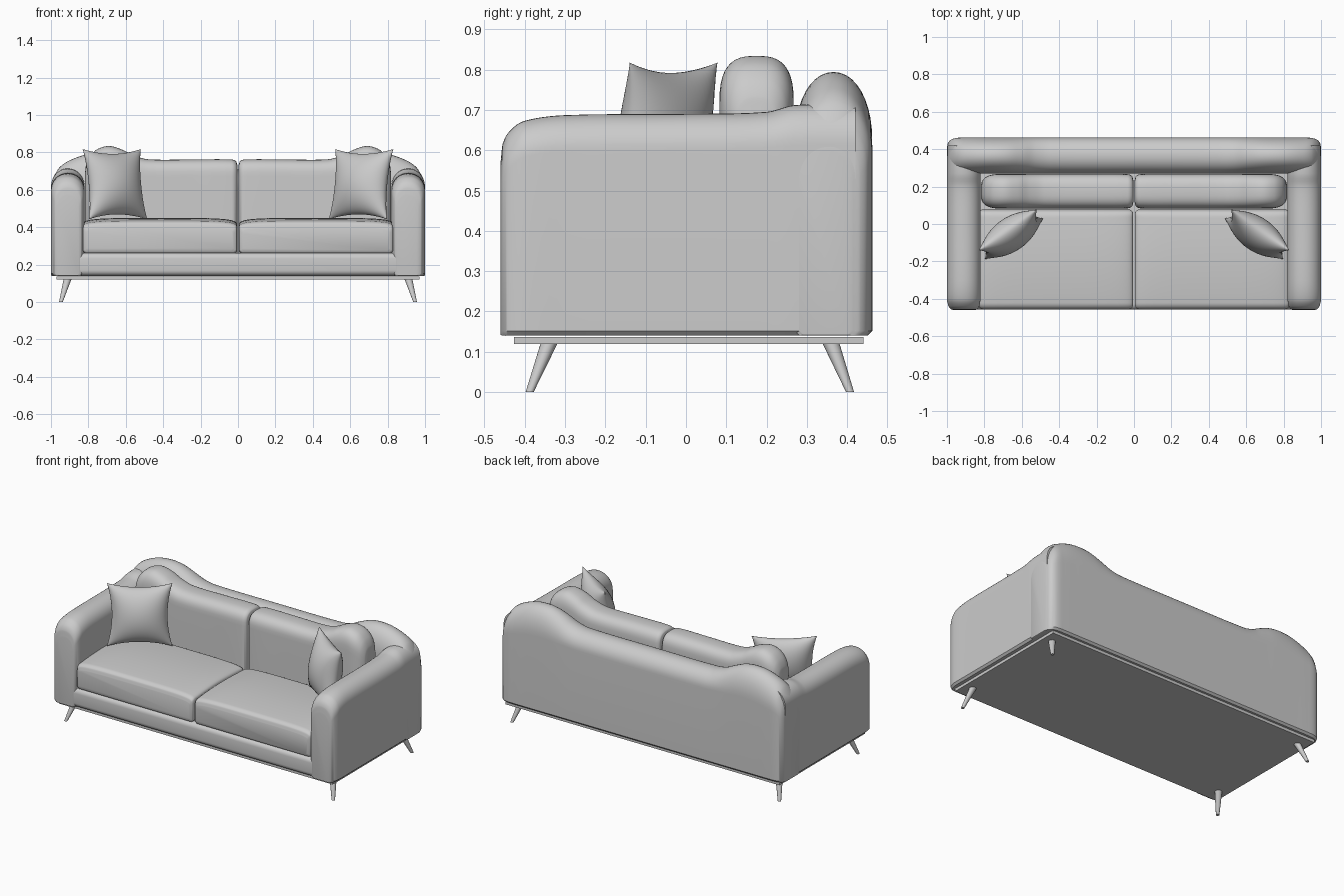
import bpy, bmesh, math
from mathutils import Vector, Matrix


def finish(name, bm, mirror=(True, False), angle=40):
    bmesh.ops.recalc_face_normals(bm, faces=bm.faces[:])
    me = bpy.data.meshes.new(name)
    bm.to_mesh(me)
    bm.free()
    me.shade_smooth()
    me.set_sharp_from_angle(angle=math.radians(angle))
    ob = bpy.data.objects.new(name, me)
    bpy.context.collection.objects.link(ob)
    if any(mirror):
        mod = ob.modifiers.new("mirror", 'MIRROR')
        mod.use_axis = (mirror[0], mirror[1], False)
    return ob


def refine(rows, steps=5):
    """Smooth interpolation of station rows, first column is the parameter."""
    P = [Vector(r) for r in rows]
    n = len(P)
    slope = []
    for i in range(n):
        a, b = P[max(i - 1, 0)], P[min(i + 1, n - 1)]
        slope.append((b - a) / (b[0] - a[0]))
    out = []
    for i in range(n - 1):
        d = P[i + 1][0] - P[i][0]
        for k in range(steps):
            u = k / steps
            out.append(P[i] * (2*u**3 - 3*u*u + 1) + slope[i] * (d * (u**3 - 2*u*u + u))
                       + P[i + 1] * (3*u*u - 2*u**3) + slope[i + 1] * (d * (u**3 - u*u)))
    return out + [P[-1]]


def arch_loft(name, axis, rows, power=2.0, n=20, start_cap=True):
    """Loft of arch-topped sections; rows: (t, low side, high side, bottom, top, arch height)."""
    bm = bmesh.new()
    rings = []
    for t, lo, hi, zb, zt, h in refine(rows):
        c, w, e = (lo + hi) / 2, (hi - lo) / 2, 0.012
        pts = [(lo + e, zb), (lo, zb + e)]
        for k in range(n + 1):
            a = math.pi * (1 - k / n)
            co, si = math.cos(a), max(math.sin(a), 0.0)
            pts.append((c + w * math.copysign(abs(co) ** (2 / power), co),
                        zt - h + h * si ** (2 / power)))
        pts += [(hi, zb + e), (hi - e, zb)]
        rings.append([bm.verts.new((t, s, z) if axis == 'x' else (s, t, z)) for s, z in pts])
    m = len(rings[0])
    for r0, r1 in zip(rings, rings[1:]):
        for k in range(m):
            bm.faces.new((r0[k], r0[(k + 1) % m], r1[(k + 1) % m], r1[k]))
    if start_cap:
        bm.faces.new(rings[0])
    bm.faces.new(rings[-1])
    return finish(name, bm)


def box(name, lo, hi, bevel=0.0):
    bm = bmesh.new()
    lo, hi = Vector(lo), Vector(hi)
    bmesh.ops.create_cube(bm, size=1, matrix=Matrix.Translation((lo + hi) / 2)
                          @ Matrix.Diagonal((*(hi - lo), 1)))
    if bevel:
        bmesh.ops.bevel(bm, geom=bm.edges[:], offset=bevel, segments=5,
                        profile=0.5, affect='EDGES')
    return finish(name, bm, (False, False))


# Plinth board and upholstered base
box("plinth", (-0.97, -0.427, 0.119), (0.97, 0.44, 0.137))
box("base_rail", (-0.985, -0.458, 0.14), (0.985, 0.45, 0.262), 0.03)

# Arms, rounded over at the front
arch_loft("arm", 'y', [
    (-0.460, 0.850, 0.965, 0.142, 0.570, 0.07),
    (-0.455, 0.838, 0.980, 0.14, 0.615, 0.08),
    (-0.435, 0.826, 0.993, 0.14, 0.650, 0.09),
    (-0.400, 0.821, 1.000, 0.14, 0.673, 0.09),
    (-0.300, 0.820, 1.000, 0.14, 0.687, 0.09),
    (0.000, 0.820, 1.000, 0.14, 0.690, 0.09),
    (0.200, 0.820, 1.000, 0.14, 0.695, 0.09),
    (0.270, 0.820, 1.000, 0.14, 0.712, 0.10),
    (0.420, 0.830, 0.998, 0.14, 0.712, 0.10)], 2.1)

# Back with a hump towards each end
arch_loft("backrest", 'x', [
    (0.00, 0.27, 0.462, 0.14, 0.708, 0.10),
    (0.45, 0.27, 0.462, 0.14, 0.710, 0.10),
    (0.53, 0.27, 0.462, 0.14, 0.725, 0.11),
    (0.60, 0.27, 0.462, 0.14, 0.758, 0.14),
    (0.67, 0.27, 0.462, 0.14, 0.785, 0.16),
    (0.74, 0.27, 0.462, 0.14, 0.794, 0.17),
    (0.82, 0.27, 0.462, 0.14, 0.786, 0.17),
    (0.90, 0.27, 0.462, 0.14, 0.757, 0.16),
    (0.95, 0.27, 0.460, 0.14, 0.724, 0.14),
    (0.98, 0.27, 0.450, 0.14, 0.680, 0.12),
    (0.995, 0.27, 0.432, 0.14, 0.640, 0.10),
    (1.00, 0.28, 0.410, 0.142, 0.600, 0.08)], 2.1, start_cap=False)

# Seat cushions
arch_loft("seat_cushion", 'y', [
    (-0.456, 0.025, 0.810, 0.275, 0.395, 0.03),
    (-0.448, 0.010, 0.825, 0.264, 0.420, 0.04),
    (-0.420, 0.005, 0.830, 0.260, 0.434, 0.045),
    (-0.200, 0.005, 0.830, 0.260, 0.449, 0.05),
    (0.030, 0.005, 0.830, 0.260, 0.442, 0.05),
    (0.065, 0.008, 0.826, 0.262, 0.430, 0.04),
    (0.080, 0.025, 0.810, 0.270, 0.400, 0.03)], 4.5, 28)

# Back cushions, following the hump of the back
arch_loft("back_cushion", 'x', [
    (0.004, 0.115, 0.235, 0.26, 0.735, 0.06),
    (0.010, 0.095, 0.255, 0.26, 0.752, 0.08),
    (0.035, 0.084, 0.266, 0.26, 0.762, 0.09),
    (0.250, 0.083, 0.267, 0.26, 0.762, 0.09),
    (0.480, 0.083, 0.267, 0.26, 0.763, 0.09),
    (0.560, 0.083, 0.267, 0.26, 0.785, 0.10),
    (0.620, 0.083, 0.267, 0.26, 0.815, 0.11),
    (0.690, 0.083, 0.267, 0.26, 0.834, 0.12),
    (0.750, 0.085, 0.265, 0.26, 0.818, 0.12),
    (0.790, 0.098, 0.252, 0.26, 0.782, 0.11),
    (0.812, 0.120, 0.230, 0.26, 0.735, 0.09),
    (0.818, 0.140, 0.210, 0.26, 0.690, 0.06)], 2.8)

# Throw pillows: pinched square, two bulging sheets
bm = bmesh.new()
N, half, thick = 24, 0.19, 0.088
for side in (-1, 1):
    g = []
    for i in range(N + 1):
        u = math.sin((i / N - 0.5) * math.pi)
        row = []
        for j in range(N + 1):
            v = math.sin((j / N - 0.5) * math.pi)
            bulge = max((1 - u*u) * (1 - v*v), 0.0) ** 0.55
            row.append(bm.verts.new((half * u * (1 - 0.15 * (1 - v*v)), side * thick * bulge,
                                     half * v * (1 - 0.14 * (1 - u*u)))))
        g.append(row)
    for i in range(N):
        for j in range(N):
            bm.faces.new((g[i][j], g[i + 1][j], g[i + 1][j + 1], g[i][j + 1]))
bmesh.ops.remove_doubles(bm, verts=bm.verts[:], dist=1e-5)
bm.transform(Matrix.Translation((0.658, -0.055, 0.63))
             @ Matrix.Rotation(math.radians(-35), 4, 'Z')
             @ Matrix.Rotation(math.radians(-9), 4, 'X'))
finish("throw_pillow", bm, angle=75)

# Splayed tapered legs
for name, y_top, y_foot in (("front_leg", -0.34, -0.388), ("rear_leg", 0.36, 0.407)):
    bm = bmesh.new()
    bmesh.ops.create_cone(bm, cap_ends=True, segments=20, radius1=0.010, radius2=0.021, depth=0.12)
    for v in bm.verts:
        f = v.co.z / 0.12 + 0.5
        v.co += Vector((0.947 + (0.912 - 0.947) * f, y_foot + (y_top - y_foot) * f, 0.06))
    finish(name, bm)
